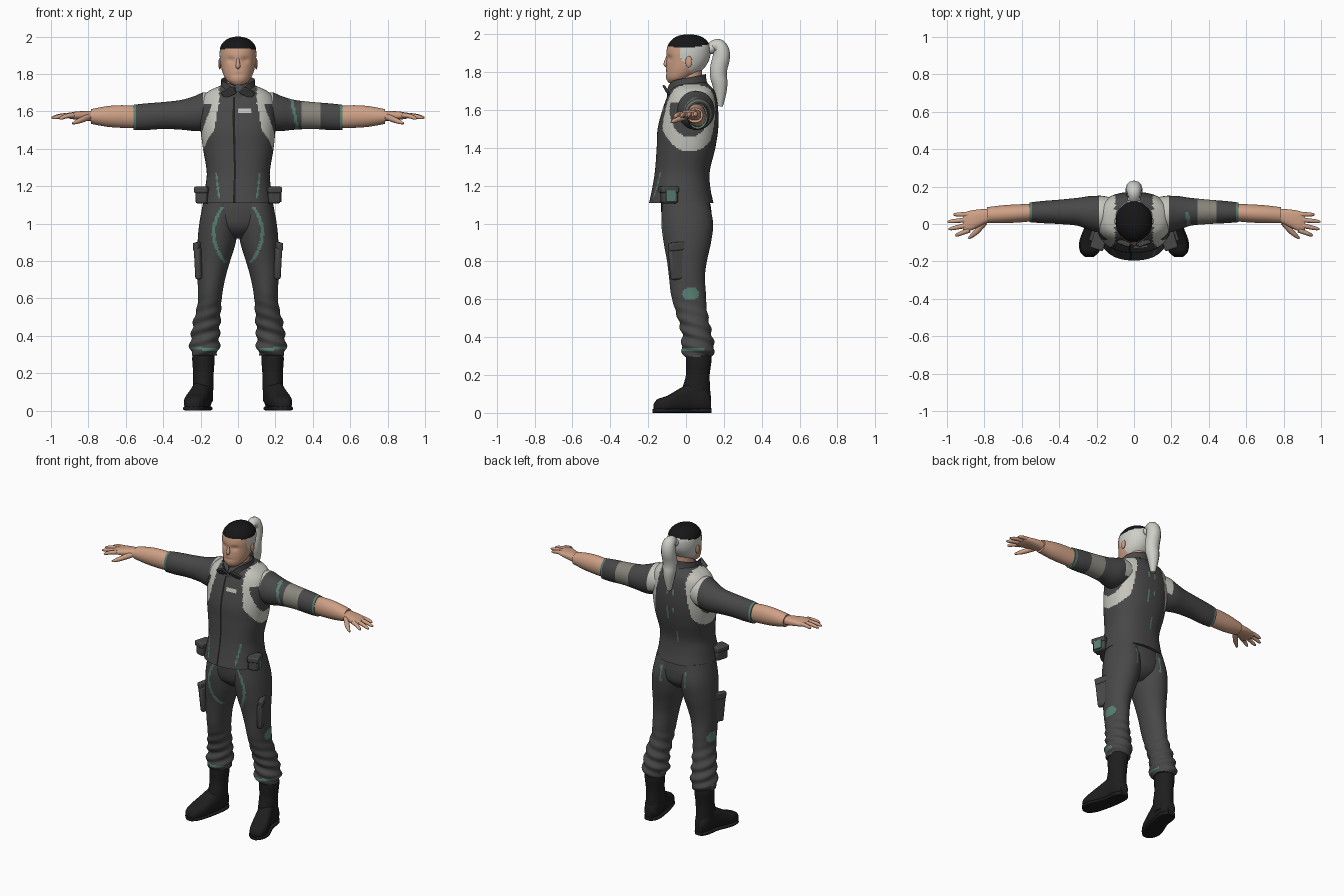
import bpy, bmesh, math
from mathutils import Vector

old = bpy.data.objects.get("Cube")
if old:
    bpy.data.objects.remove(old, do_unlink=True)

# Palette
PALETTE = {
    "suit_grey": (0.065, 0.065, 0.065), "boot_black": (0.013, 0.013, 0.013),
    "skin": (0.62, 0.35, 0.235), "harness_white": (0.56, 0.56, 0.51),
    "trim_green": (0.1, 0.22, 0.17), "armband_taupe": (0.25, 0.24, 0.2),
    "hair_black": (0.008, 0.008, 0.009), "hair_white": (0.62, 0.62, 0.58),
}
NAMES = list(PALETTE)
MATS = []
for label, rgb in PALETTE.items():
    m = bpy.data.materials.new(label)
    m.use_nodes = True
    m.diffuse_color = (*rgb, 1)
    m.node_tree.nodes["Principled BSDF"].inputs["Base Color"].default_value = (*rgb, 1)
    MATS.append(m)


def finish(ob, rule):
    """Colour an object with one name, or with a rule giving a name per face centre."""
    names = NAMES if callable(rule) else [rule]
    ob.data.materials.clear()
    for n in names:
        ob.data.materials.append(MATS[NAMES.index(n)])
    if callable(rule):
        for f in ob.data.polygons:
            f.material_index = NAMES.index(rule(*f.center))
    bpy.ops.object.select_all(action='DESELECT')
    ob.select_set(True)
    bpy.context.view_layer.objects.active = ob
    bpy.ops.object.shade_smooth_by_angle(angle=math.radians(50))
    return ob


def smooth_keys(keys, step):
    """Resample rows (t, ...) with a cubic through every row."""
    def slope(i, c):
        a, b = keys[max(i - 1, 0)], keys[min(i + 1, len(keys) - 1)]
        return (b[c] - a[c]) / (b[0] - a[0])
    rows = []
    for i in range(len(keys) - 1):
        a, b = keys[i], keys[i + 1]
        h = b[0] - a[0]
        n = max(2, round(abs(h) / step))
        for k in range(n):
            u = k / n
            row = [a[0] + h * u]
            for c in range(1, len(a)):
                row.append((1 + 2 * u) * (1 - u) ** 2 * a[c] + u * u * (3 - 2 * u) * b[c]
                           + h * u * (1 - u) * ((1 - u) * slope(i, c) - u * slope(i + 1, c)))
            rows.append(row)
    return rows + [list(keys[-1])]


def loft(name, keys, rule, axis='z', side=1, step=0.02, n=32, power=1.0, tweak=None, caps=True):
    """Skin rows (t, a0, a1, b0, b1) of rounded sections along an axis."""
    bm = bmesh.new()
    rings = []
    for t, a0, a1, b0, b1 in smooth_keys(keys, step):
        ring = []
        for k in range(n):
            w = 2 * math.pi * k / n
            ca, sa = math.cos(w), math.sin(w)
            a = (a0 + a1) / 2 + (a1 - a0) / 2 * math.copysign(abs(ca) ** power, ca)
            b = (b0 + b1) / 2 + (b1 - b0) / 2 * math.copysign(abs(sa) ** power, sa)
            p = Vector({'z': (a, b, t), 'x': (t, a, b), 'y': (a, t, b)}[axis])
            if tweak:
                p = tweak(p, w)
            ring.append(bm.verts.new((p.x * side, p.y, p.z)))
        rings.append(ring)
    for lo, hi in zip(rings, rings[1:]):
        for k in range(n):
            bm.faces.new((lo[k], lo[k - 1], hi[k - 1], hi[k]))
    if caps:
        bm.faces.new(rings[0])
        bm.faces.new(rings[-1])
    bmesh.ops.recalc_face_normals(bm, faces=bm.faces)
    me = bpy.data.meshes.new(name)
    bm.to_mesh(me)
    bm.free()
    ob = bpy.data.objects.new(name, me)
    bpy.context.collection.objects.link(ob)
    return finish(ob, rule)


def tube(name, points, radii, color, order=3):
    cu = bpy.data.curves.new(name, 'CURVE')
    cu.dimensions, cu.bevel_depth, cu.bevel_resolution, cu.use_fill_caps = '3D', 1, 4, True
    sp = cu.splines.new('NURBS')
    sp.points.add(len(points) - 1)
    for q, p, r in zip(sp.points, points, radii):
        q.co, q.radius = (*p, 1), r
    sp.use_endpoint_u, sp.order_u = True, order
    ob = bpy.data.objects.new(name, cu)
    bpy.context.collection.objects.link(ob)
    bpy.ops.object.select_all(action='DESELECT')
    ob.select_set(True)
    bpy.context.view_layer.objects.active = ob
    bpy.ops.object.convert(target='MESH')
    return finish(bpy.context.object, color)


def box(name, loc, size, color, bevel=0.008, rot=(0, 0, 0)):
    bpy.ops.mesh.primitive_cube_add(size=1, location=loc, rotation=rot)
    ob = bpy.context.object
    ob.name, ob.scale = name, size
    bpy.ops.object.transform_apply(location=False, rotation=False, scale=True)
    mod = ob.modifiers.new("bevel", 'BEVEL')
    mod.width, mod.segments = bevel, 2
    return finish(ob, color)


def ball(name, loc, size, color):
    bpy.ops.mesh.primitive_uv_sphere_add(segments=16, ring_count=10, location=loc)
    ob = bpy.context.object
    ob.name, ob.scale = name, size
    return finish(ob, color)


# Jacket body with harness loops, zip and seams
def jacket_color(x, y, z):
    ax = abs(x)
    loop = ((y - 0.02) / 0.15) ** 2 + ((z - 1.6) / 0.2) ** 2
    if z > 1.64 and 0.1 < ax < 0.185 or z <= 1.64 and ax > 0.105 + 0.15 * (1.64 - z) and 0.5 < loop < 1.2:
        return "harness_white"
    if y < 0:
        if abs(x + 0.018) < 0.006:
            return "boot_black"
        if 0 < x < 0.07 and 1.59 < z < 1.615:
            return "harness_white"
        if 1.13 < z < 1.27 and abs(ax - 0.1 - (z - 1.13) * 0.12) < 0.005:
            return "trim_green"
    elif 1.2 < z < 1.62 and abs(ax - 0.025) < 0.004 and int(z * 12) % 2:
        return "trim_green"
    return "suit_grey"


loft("jacket", [(1.11, -.19, .19, -.195, .145), (1.18, -.178, .178, -.18, .13),
                (1.27, -.167, .17, -.165, .125), (1.4, -.187, .19, -.155, .155),
                (1.5, -.2, .2, -.15, .17), (1.6, -.203, .203, -.125, .17),
                (1.67, -.19, .19, -.1, .16), (1.71, -.155, .155, -.08, .145),
                (1.735, -.1, .1, -.06, .12), (1.75, -.07, .07, -.05, .1)],
     jacket_color, step=0.008, n=128, power=0.85)

# Collar rising to the back, open at the throat
loft("collar", [(1.69, -.11, .11, -.105, .13), (1.73, -.092, .092, -.1, .11), (1.77, -.09, .09, -.1, .105)],
     "suit_grey", n=48, caps=False,
     tweak=lambda p, w: p + Vector((0, 0, 0.02 * math.sin(w) - 0.045 * max(0, -math.sin(w)) ** 8)))
for s in (1, -1):
    box("collar_flap", (s * 0.05, -0.1, 1.7), (0.075, 0.012, 0.045), "suit_grey", 0.004, (0.6, s * 0.45, s * 0.35))

# Head, neck and face
loft("neck", [(1.66, -.07, .07, -.06, .09), (1.74, -.06, .06, -.045, .085), (1.82, -.06, .06, -.04, .085)], "skin")


def head_shape(p, w):
    if p.y < -0.03:
        socket = math.exp(-((abs(p.x) - 0.038) / 0.02) ** 2 - ((p.z - 1.875) / 0.015) ** 2)
        mouth = math.exp(-(p.x / 0.03) ** 2 - ((p.z - 1.797) / 0.006) ** 2)
        p.y += 0.01 * socket + 0.004 * mouth
    return p


def head_color(x, y, z):
    if z > 1.935 + 0.1 * max(0, y) - 0.2 * max(0, abs(x) - 0.06):
        return "hair_black"
    return "hair_white" if y > -0.03 + max(0, 1.88 - z) * 0.7 and z > 1.79 else "skin"


loft("head", [(1.742, -.03, .03, -.09, -.03), (1.765, -.06, .06, -.104, .02), (1.81, -.083, .083, -.106, .085),
              (1.86, -.094, .094, -.103, .12), (1.91, -.098, .098, -.103, .13), (1.95, -.092, .092, -.092, .122),
              (1.98, -.068, .068, -.065, .095), (1.994, -.04, .04, -.035, .065), (2, -.01, .01, 0, .03)],
     head_color, step=0.007, n=64, tweak=head_shape)
tube("nose", [(0, -.098, 1.885), (0, -.104, 1.86), (0, -.107, 1.838), (0, -.1, 1.832)], (.006, .01, .014, .008), "skin")
for s in (1, -1):
    ball("ear", (s * 0.097, 0.015, 1.855), (0.008, 0.018, 0.03), "skin")
ball("hair_tie", (0, 0.135, 1.925), (0.035, 0.025, 0.03), "hair_white")
tube("ponytail", [(0, .12, 1.92), (0, .165, 1.955), (0, .195, 1.9), (0, .165, 1.8), (0, .185, 1.72), (0, .18, 1.62)],
     (.025, .036, .046, .046, .04, .015), "hair_white")


# Trousers with curved trim, knee patches and green cuffs
def trouser_color(x, y, z):
    ax = abs(x)
    if y < 0.03 and 0.79 < z < 1.09 and abs(ax - 0.13 + 2.5 * (z - 0.95) ** 2) < 0.009:
        return "trim_green"
    if ax > 0.17 and ((y - 0.025) / 0.045) ** 2 + ((z - 0.63) / 0.035) ** 2 < 1:
        return "trim_green"
    if abs(z - 0.33 - 0.1 * (ax - 0.18)) < 0.008 and y < 0.1:
        return "trim_green"
    if y > 0.05 and 0.97 < z < 1.07 and abs(ax - 0.09) < 0.005:
        return "trim_green"
    return "suit_grey"


def cloth_folds(p, w):
    bunch = max(0, min(1, (0.62 - p.z) / 0.2))
    p.y += 0.006 * bunch * math.sin(p.z * 95 + 2 * w) * math.sin(w)
    p.x += 0.006 * bunch * math.sin(p.z * 95 + 2 * w) * math.cos(w)
    return p


loft("hips", [(1.15, -.17, .17, -.13, .12), (1.05, -.19, .19, -.13, .135), (.97, -.15, .15, -.11, .125),
              (.92, -.05, .05, -.05, .07)], "suit_grey", power=0.9)
for s in (1, -1):
    loft("trouser_leg", [(.295, .115, .245, -.005, .135), (.335, .1, .258, -.025, .15), (.4, .1, .25, -.02, .14),
                         (.47, .095, .24, -.035, .125), (.56, .09, .218, -.062, .108), (.63, .083, .214, -.08, .105),
                         (.72, .065, .217, -.09, .1), (.8, .042, .217, -.1, .11), (.9, .012, .216, -.118, .132),
                         (1, 0, .207, -.13, .143), (1.12, .0, .185, -.125, .12)],
         trouser_color, side=s, step=0.008, n=80, tweak=cloth_folds)
    # Cargo pocket and flap
    box("cargo_pocket", (s * 0.203, -0.04, 0.79), (0.035, 0.1, 0.17), "suit_grey", 0.012, (0.1, s * 0.02, s * 0.35))
    box("pocket_flap", (s * 0.21, -0.04, 0.88), (0.032, 0.11, 0.045), "suit_grey", 0.008, (0.1, s * 0.02, s * 0.35))
    # Belt pouch
    box("belt_pouch", (s * 0.187, -0.09, 1.152), (0.065, 0.085, 0.09), "suit_grey", 0.012, (0, 0, s * 0.3))
    box("pouch_flap", (s * 0.188, -0.091, 1.18), (0.074, 0.094, 0.035), "suit_grey", 0.008, (0, 0, s * 0.3))
    # Boot shaft, foot and sole
    loft("boot_shaft", [(.05, .135, .235, -.01, .13), (.12, .132, .24, -.02, .128), (.2, .13, .24, 0, .125),
                        (.28, .125, .245, 0, .135), (.33, .13, .24, .005, .13)], "boot_black", side=s)
    loft("boot_foot", [(-.172, .215, .26, .015, .045), (-.155, .195, .282, .005, .07), (-.1, .17, .288, .003, .09),
                       (-.04, .155, .268, .005, .125), (.03, .14, .245, .008, .16), (.1, .14, .235, .005, .14),
                       (.132, .16, .215, .01, .09)], "boot_black", 'y', s, power=0.75)
    loft("boot_sole", [(-.176, .215, .262, 0, .02), (-.15, .187, .288, 0, .025), (-.09, .165, .292, 0, .022),
                       (.02, .143, .25, 0, .02), (.1, .138, .238, 0, .025), (.134, .16, .216, 0, .025)],
         "boot_black", 'y', s, power=0.5)
box("pouch_panel", (0.222, -0.08, 1.145), (0.008, 0.055, 0.06), "trim_green", 0.002, (0, 0, 0.3))


# Sleeves, with an armband on the left one
def sleeve_color(x, y, z):
    ax = abs(x)
    if ax > 0.548:
        return "trim_green"
    if 0.12 < ax < 0.185 and z > 1.55:
        return "harness_white"
    if 0.335 < x < 0.445:
        return "armband_taupe"
    if abs(x - 0.3 - (1.6 - z) * 0.2) < 0.008 and y < 0.06:
        return "trim_green"
    return "suit_grey"


TIPS = [(.965, .05), (.997, .012), (.992, -.028), (.955, -.062)]
for s in (1, -1):
    loft("sleeve", [(.1, -.03, .14, 1.53, 1.69), (.18, -.045, .15, 1.5, 1.702), (.23, -.035, .15, 1.495, 1.683),
                    (.3, -.01, .14, 1.502, 1.662), (.4, .0, .13, 1.506, 1.65), (.5, .005, .122, 1.5, 1.642),
                    (.56, .01, .115, 1.5, 1.635)], sleeve_color, 'x', s, step=0.008, n=48)
    loft("forearm", [(.53, .016, .109, 1.51, 1.628), (.62, .008, .105, 1.512, 1.633), (.7, .005, .1, 1.518, 1.628),
                     (.785, .005, .09, 1.533, 1.612)], "skin", 'x', s)
    loft("palm", [(.77, .012, .08, 1.545, 1.602), (.81, -.005, .08, 1.55, 1.602), (.86, -.03, .074, 1.555, 1.6),
                  (.895, -.04, .066, 1.56, 1.594), (.915, -.03, .055, 1.566, 1.588)], "skin", 'x', s, power=0.8)
    for i, (tx, ty) in enumerate(TIPS):
        root = Vector((s * 0.88, 0.052 - i * 0.028, 1.58))
        tip = Vector((s * tx, ty, 1.57 - i * 0.003))
        tube("finger", [root, root.lerp(tip, 0.5) + Vector((0, 0, 0.006)), root.lerp(tip, 0.9), tip],
             (.014, .012, .01, .004), "skin")
    tube("thumb", [(s * .8, .01, 1.57), (s * .835, -.035, 1.555), (s * .865, -.062, 1.543), (s * .885, -.078, 1.535)],
         (.018, .016, .012, .005), "skin")
